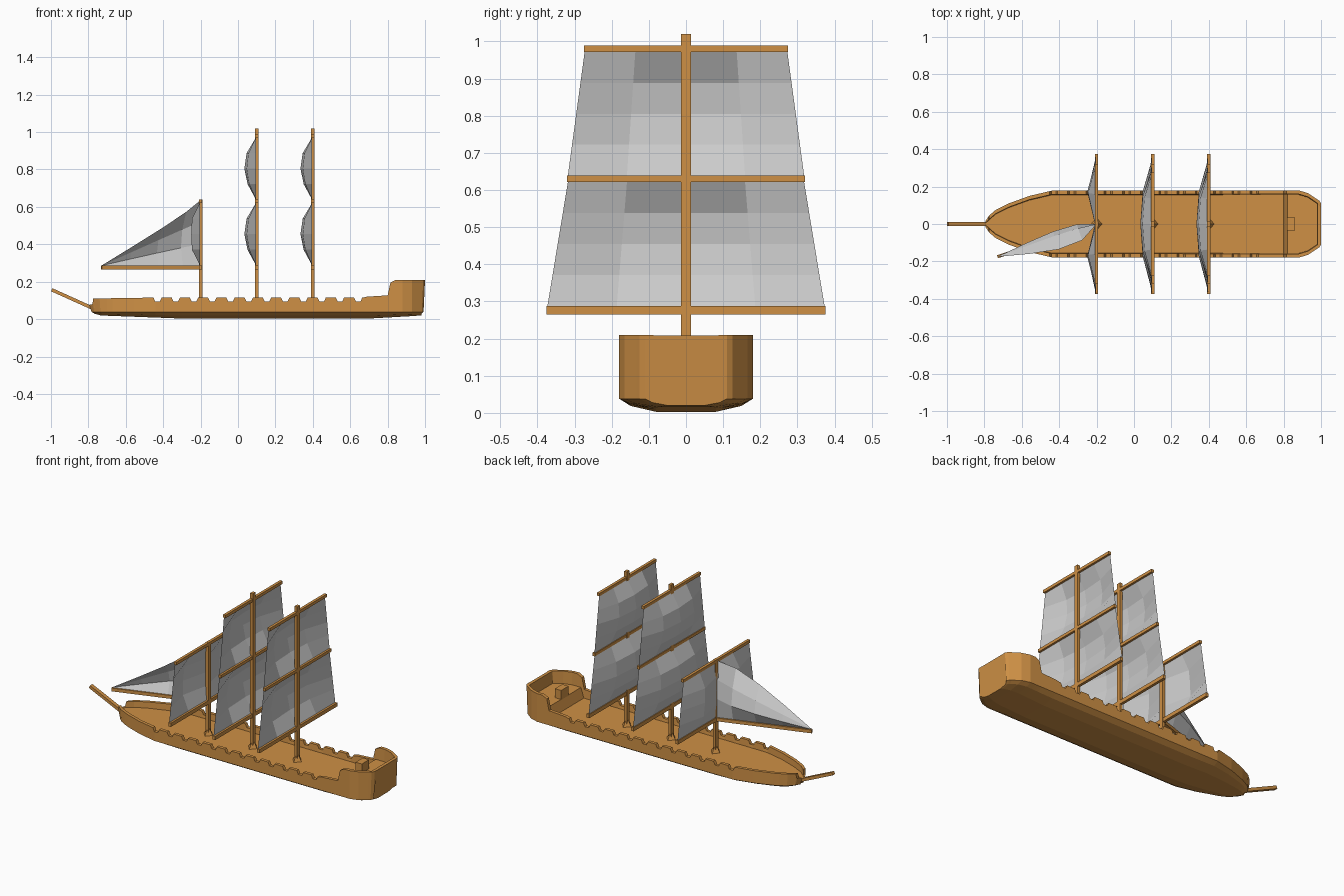
import bpy, bmesh, math
from mathutils import Vector

if "Cube" in bpy.data.objects:
    bpy.data.objects.remove(bpy.data.objects["Cube"])

wood = bpy.data.materials.new("wood")
wood.diffuse_color = (0.62, 0.28, 0.06, 1)
wood.use_nodes = True
wood.node_tree.nodes["Principled BSDF"].inputs["Base Color"].default_value = wood.diffuse_color


def make(name, verts, faces, mat=None):
    me = bpy.data.meshes.new(name)
    me.from_pydata(verts, [], faces)
    bm = bmesh.new()
    bm.from_mesh(me)
    bmesh.ops.remove_doubles(bm, verts=bm.verts, dist=1e-5)
    bmesh.ops.recalc_face_normals(bm, faces=bm.faces)
    bm.to_mesh(me)
    bm.free()
    ob = bpy.data.objects.new(name, me)
    bpy.context.collection.objects.link(ob)
    if mat:
        me.materials.append(mat)
    return ob


def beam(name, a, b, w, h):
    """Square timber from a to b; w sideways, h upright (or along x if vertical)."""
    a, b = Vector(a), Vector(b)
    d = (b - a).normalized()
    side = d.cross(Vector((0, 0, 1)))
    side = Vector((0, 1, 0)) if side.length < 0.01 else side.normalized()
    up = side.cross(d)
    ring = [(-1, -1), (1, -1), (1, 1), (-1, 1)]
    vs = [p + side * i * w / 2 + up * j * h / 2 for p in (a, b) for i, j in ring]
    fs = [(0, 1, 2, 3), (7, 6, 5, 4)] + [(i, (i + 1) % 4, (i + 1) % 4 + 4, i + 4) for i in range(4)]
    return make(name, vs, fs, wood)


def lerp(table, x):
    for (x0, v0), (x1, v1) in zip(table, table[1:]):
        if x <= x1:
            return v0 + (v1 - v0) * max(0, x - x0) / (x1 - x0)
    return table[-1][1]


# Hull: lofted cross-sections, with gun notches cut into the bulwark
width = [(-.795, .015), (-.775, .045), (-.74, .075), (-.67, .11), (-.56, .15), (-.44, .178),
         (.88, .18), (.93, .165), (.99, .125), (1, .11)]
keel = [(-.795, .028), (-.75, .02), (-.3, .003), (.7, .003), (1, .02)]
rake = [(-.795, .03), (-.7, 0), (.93, 0), (1, -.02)]
deck = [(-.795, .075), (.8, .075), (.82, .135), (.978, .135), (.981, .209), (1, .209)]
rail = [(-.795, .077), (-.778, .08), (-.774, .11), (-.46, .115), (.67, .115), (.69, .12),
        (.8, .127), (.815, .195), (.845, .21), (1, .21)]
for i in range(12):
    c = -.43 + i * .0975
    rail += [(c - .022, .115), (c - .012, .094), (c + .012, .094), (c + .022, .115)]
rail.sort()
stations = sorted({x for t in (width, keel, rake, deck, rail) for x, _ in t})
verts, faces = [], []
for x in stations:
    w, b, r, d, t = (lerp(tab, x) for tab in (width, keel, rake, deck, rail))
    c, inner = .038, max(w - .02, w * .5)
    half = [(x + r, w * .45, b), (x + r, w * .83, b + (c - b) * .45), (x + r * .4, w, c),
            (x, w, t), (x, inner, t), (x, inner - .003, d)]
    verts += half + [(px, -py, pz) for px, py, pz in reversed(half)]
n = 12
for s in range(len(stations) - 1):
    for k in range(n):
        a, b = s * n + k, s * n + (k + 1) % n
        faces.append((a, b, b + n, a + n))
faces += [tuple(range(n)), tuple(range(len(verts) - n, len(verts)))]
make("hull", verts, faces, wood)

# Bowsprit and stern hatch
beam("bowsprit", (-.77, 0, .055), (-.996, 0, .157), .024, .018)
beam("stern_hatch", (.84, -.035, .16), (.84, .035, .16), .042, .06)


def sail(name, x, z0, z1, w0, w1, rows, cols):
    """Square sail, 4 x 4 panels, bulging towards the bow."""
    vs, fs = [], []
    for j in range(5):
        for i in range(5):
            t = j / 4
            vs.append((x - .004 - rows[j] * cols[i], (w0 + (w1 - w0) * t) * (i / 2 - 1), z0 + (z1 - z0) * t))
    for j in range(4):
        for i in range(4):
            a = j * 5 + i
            fs.append((a, a + 1, a + 6, a + 5))
    return make(name, vs, fs)


# Masts with flared feet, yards and square sails
yards = [(.276, .375, .023), (.63, .32, .018), (.98, .275, .018)]
full = ((0, .045, .062, .05, 0), (0, .8, 1, .8, 0))
split = ((0, .042, .046, .042, 0), (0, 1, .1, 1, 0))
for label, x, top, count, shape in (("fore", -.2, .64, 2, split), ("main", .1, 1.02, 3, full),
                                    ("aft", .4, 1.02, 3, full)):
    beam(label + "_mast", (x, 0, .06), (x, 0, top), .026, .018)
    foot = [(x + .03 * math.cos(a), .035 * math.sin(a), .073) for a in (0, math.pi / 2, math.pi, -math.pi / 2)]
    foot.append((x, 0, .13))
    make(label + "_mast_foot", foot, [(3, 2, 1, 0)] + [(i, (i + 1) % 4, 4) for i in range(4)], wood)
    for k, (z, w, h) in enumerate(yards[:count]):
        beam(f"{label}_yard_{k}", (x, -w, z), (x, w, z), .017, h)
    for k in range(count - 1):
        (z0, w0, h0), (z1, w1, h1) = yards[k], yards[k + 1]
        sail(f"{label}_sail_{k}", x, z0 + h0 / 2, z1 - h1 / 2, w0 - .002, w1 - .002, *shape)

# Swung boom and triangular foresail with a curled outer edge
tip = Vector((-.73, -.175, .276))
root = Vector((-.2, 0, .276))
beam("foresail_boom", root, tip, .017, .02)
side = Vector((-.31, .95, 0))
verts, faces = [], []
for s, f in ((0, 0), (.18, .9), (.42, 1), (.7, .6), (1, 0)):
    for v, bulge in ((0, 0), (.33, .035), (.67, .01), (1, -.065)):
        p = root.lerp(tip, s) + Vector((0, 0, .01 + .35 * (1 - s) * v))
        verts.append(p + side * bulge * f)
for s in range(4):
    for k in range(3):
        a = s * 4 + k
        faces.append((a, a + 1, a + 5, a + 4) if s < 3 else (a, a + 1, 16 + k))
make("foresail", verts, faces)
